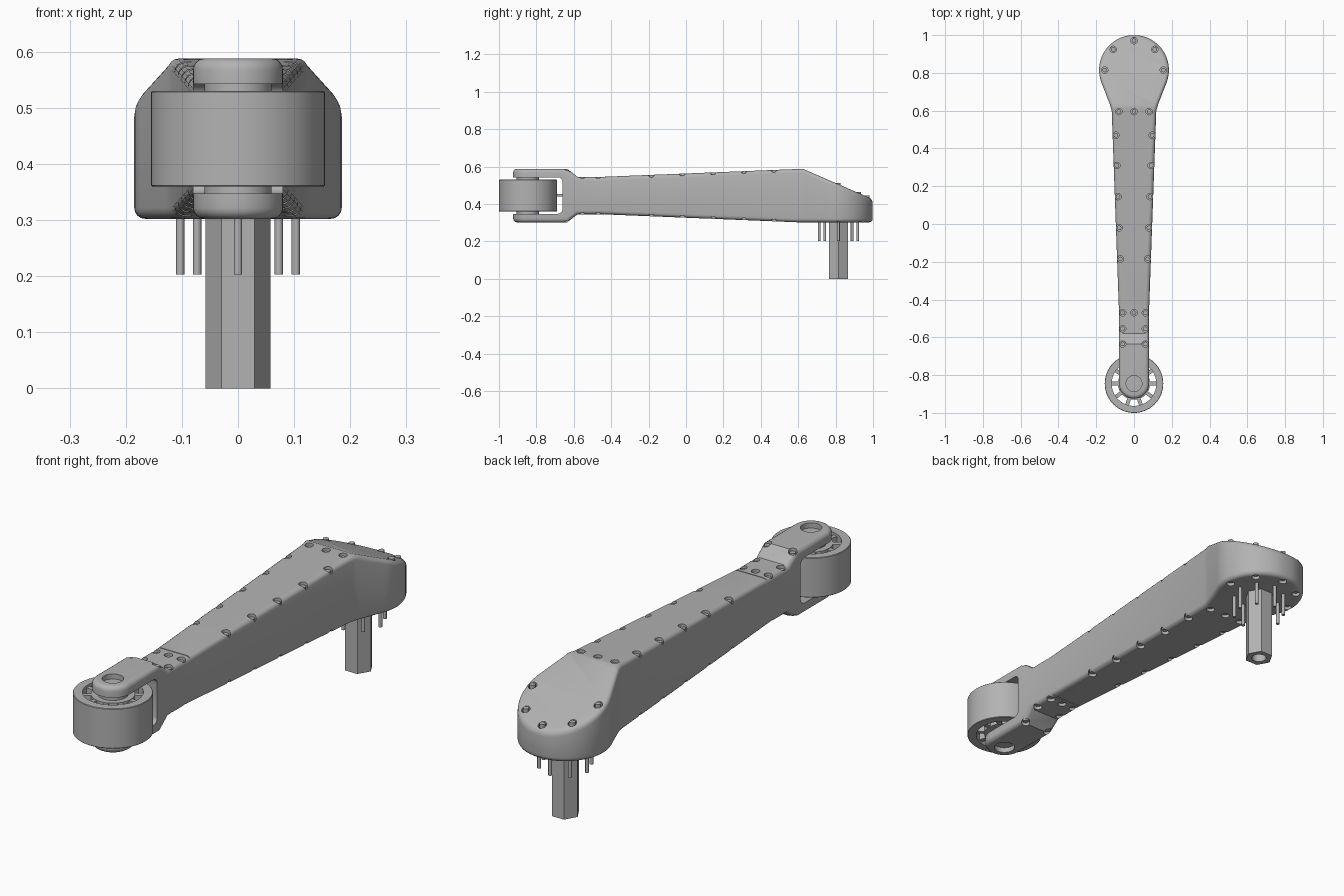
import bpy, bmesh
from math import sin, cos, pi, radians
from mathutils import Matrix

if "Cube" in bpy.data.objects:
    bpy.data.objects.remove(bpy.data.objects["Cube"])

grey = bpy.data.materials.new("machined grey")
grey.use_nodes = True
grey.diffuse_color = (0.45, 0.45, 0.45, 1)
grey.node_tree.nodes["Principled BSDF"].inputs["Base Color"].default_value = grey.diffuse_color

WHEEL_Y, HEAD_Y, HEAD_R, FORK_R = -0.845, 0.815, 0.185, 0.08
TOP = [(-1, .588), (-.635, .588), (-.58, .545), (-.45, .545), (.625, .588), (1, .425)]
BOTTOM = [(-1, .302), (-.635, .302), (-.58, .345), (-.45, .345), (.6, .302), (1, .302)]
WIDTH = [(WHEEL_Y, FORK_R), (-.45, .08), (.6, .118), (.64, .13), (.752, .174)]


def interp(points, y):
    for (a, u), (b, v) in zip(points, points[1:]):
        if y <= b:
            return u + (v - u) * (y - a) / (b - a)
    return points[-1][1]


def finish(name, bm):
    bmesh.ops.recalc_face_normals(bm, faces=bm.faces)
    mesh = bpy.data.meshes.new(name)
    bm.to_mesh(mesh)
    bm.free()
    ob = bpy.data.objects.new(name, mesh)
    bpy.context.collection.objects.link(ob)
    mesh.materials.append(grey)
    return ob


def activate(ob):
    bpy.ops.object.select_all(action='DESELECT')
    ob.select_set(True)
    bpy.context.view_layer.objects.active = ob


def smooth(ob):
    activate(ob)
    bpy.ops.object.shade_smooth_by_angle(angle=radians(32))


def add_cylinder(bm, x, y, z0, z1, r, sides=20):
    bmesh.ops.create_cone(bm, cap_ends=True, segments=sides, radius1=r, radius2=r, depth=z1 - z0,
                          matrix=Matrix.Translation((x, y, (z0 + z1) / 2)))


def add_box(bm, size, centre, turn=0):
    m = Matrix.Translation(centre) @ Matrix.Rotation(turn, 4, 'Z') @ Matrix.Diagonal((*size, 1))
    return bmesh.ops.create_cube(bm, size=1, matrix=m)["verts"]


def apply(ob, kind, **settings):
    activate(ob)
    mod = ob.modifiers.new(kind.lower(), kind)
    for key, value in settings.items():
        setattr(mod, key, value)
    bpy.ops.object.modifier_apply(modifier=mod.name)


def cut(ob, bm):
    tool = finish("cutter", bm)
    tool.hide_render = True
    apply(ob, 'BOOLEAN', object=tool, operation='DIFFERENCE', solver='EXACT')
    bpy.data.objects.remove(tool)


# Arm body: box sections lofted along y, with a round nose and a round head
stations = [(y, w) for y, w in WIDTH]
stations += [(y, interp(WIDTH, y)) for y in (-.635, -.58, .625)]
for i in range(1, 12):
    a = radians(7.5 * i)
    stations.append((WHEEL_Y - FORK_R * sin(a), FORK_R * cos(a)))
for i in range(-2, 12):
    a = radians(7.5 * i)
    stations.append((HEAD_Y + HEAD_R * sin(a), HEAD_R * cos(a)))
stations.sort()

bm = bmesh.new()
rings = []
for y, w in stations:
    zt, zb = interp(TOP, y), interp(BOTTOM, y)
    rings.append([bm.verts.new(p) for p in ((-w, y, zb), (w, y, zb), (w, y, zt), (-w, y, zt))])
for r, s in zip(rings, rings[1:]):
    for i in range(4):
        j = (i + 1) % 4
        bm.faces.new((r[i], r[j], s[j], s[i]))
bm.faces.new(rings[0])
bm.faces.new(rings[-1])
bmesh.ops.recalc_face_normals(bm, faces=bm.faces)
bmesh.ops.dissolve_limit(bm, angle_limit=radians(.5), verts=bm.verts, edges=bm.edges)
arm = finish("arm_body", bm)
apply(arm, 'BEVEL', width=.02, segments=4, limit_method='ANGLE', angle_limit=radians(50),
      use_clamp_overlap=False)

# Fork slot around the wheel, with rounded inner corners
bm = bmesh.new()
add_box(bm, (.5, .5, .195), (0, -.91, .445))
edges = [e for e in bm.edges if abs(e.verts[0].co.x - e.verts[1].co.x) > .1]
bmesh.ops.bevel(bm, geom=edges, offset=.025, segments=4, profile=.5, affect='EDGES')
cut(arm, bm)

# Screw positions along the edges, in cross rows and around the head
screws = [(s * (interp(WIDTH, y) - .017), y) for y in (.47, .31, .145, -.02, -.185) for s in (-1, 1)]
screws += [(x, .595) for x in (-.08, 0, .08)] + [(x, -.47) for x in (-.06, 0, .06)]
screws += [(x, y) for y in (-.555, -.635) for x in (-.06, .06)]
head_screws = [(.155 * cos(a), HEAD_Y + .155 * sin(a)) for a in (0, pi / 4, pi / 2, 3 * pi / 4, pi)]

holes, heads = bmesh.new(), bmesh.new()
for x, y in screws + head_screws:
    zt, zb = interp(TOP, y), interp(BOTTOM, y)
    on_head = y > .7
    add_cylinder(holes, x, y, zt - .02, zt + .05, .017)
    add_cylinder(holes, x, y, zb - .05, zb + .02, .017)
    add_cylinder(heads, x, y, zt - .025, zt + (.006 if on_head else -.01), .012)
    add_cylinder(heads, x, y, zb + .01, zb + .025, .012)

# Axle recesses and the seams beside the fork
for z in (.588, .302):
    add_cylinder(holes, 0, WHEEL_Y, z - .022, z + .022, .042, 32)
for z in (.545, .345):
    add_box(holes, (.3, .004, .01), (0, -.435, z))
cut(arm, holes)
smooth(arm)
smooth(finish("screw_heads", heads))

# Wheel: lathed rim, hub and spokes
bm = bmesh.new()
profile = [(.118, .36), (.153, .36), (.155, .362), (.155, .528), (.153, .53), (.118, .53)]
loops = [[bm.verts.new((r * cos(2 * pi * k / 64), WHEEL_Y + r * sin(2 * pi * k / 64), z))
          for r, z in profile] for k in range(64)]
for k in range(64):
    a, b = loops[k], loops[(k + 1) % 64]
    for i in range(6):
        j = (i + 1) % 6
        bm.faces.new((a[i], a[j], b[j], b[i]))
smooth(finish("wheel_rim", bm))

bm = bmesh.new()
add_cylinder(bm, 0, WHEEL_Y, .368, .522, .085, 40)
add_cylinder(bm, 0, WHEEL_Y, .345, .545, .06, 40)
smooth(finish("wheel_hub", bm))

bm = bmesh.new()
for k in range(10):
    a = 2 * pi * k / 10
    add_box(bm, (.05, .02, .15), (.1 * cos(a), WHEEL_Y + .1 * sin(a), .445), a)
finish("wheel_spokes", bm)

# Small stop behind the wheel
bm = bmesh.new()
add_box(bm, (.03, .035, .012), (0, -.675, .447))
finish("wheel_stop", bm)

# Hexagonal shaft with a bored end
bm = bmesh.new()
add_cylinder(bm, 0, HEAD_Y, 0, .32, .058, 6)
bmesh.ops.rotate(bm, verts=bm.verts, cent=(0, HEAD_Y, 0), matrix=Matrix.Rotation(pi / 6, 3, 'Z'))
if max(v.co.x for v in bm.verts) < .055:
    bmesh.ops.rotate(bm, verts=bm.verts, cent=(0, HEAD_Y, 0), matrix=Matrix.Rotation(pi / 6, 3, 'Z'))
shaft = finish("hex_shaft", bm)
bore = bmesh.new()
add_cylinder(bore, 0, HEAD_Y, -.1, .15, .03, 24)
cut(shaft, bore)
smooth(shaft)

# Ring of pins around the shaft
bm = bmesh.new()
for k in range(8):
    a = k * pi / 4
    add_cylinder(bm, .103 * cos(a), HEAD_Y + .103 * sin(a), .203, .32, .0075, 12)
smooth(finish("pins", bm))
